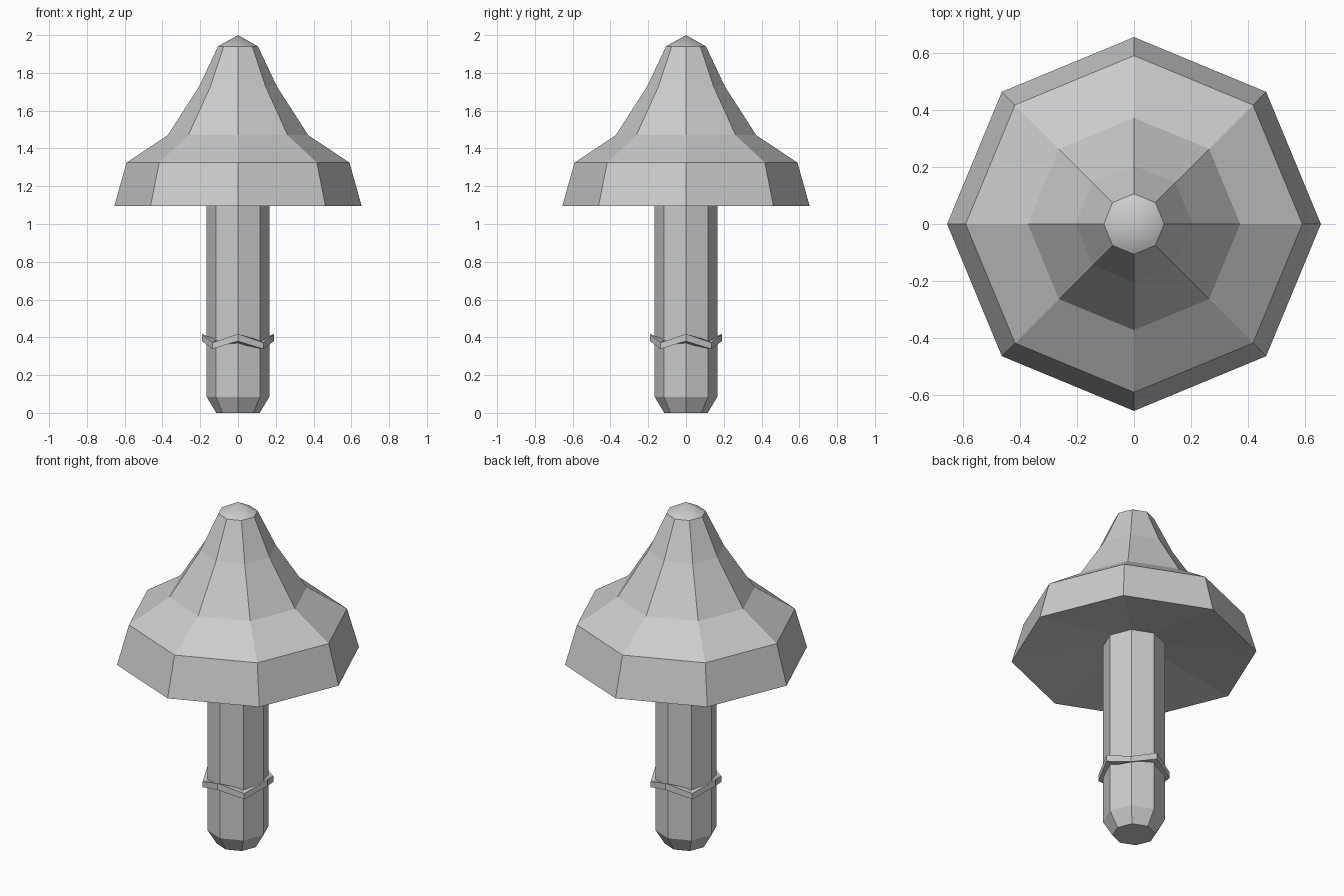
import bpy, bmesh
from math import cos, sin, pi

if "Cube" in bpy.data.objects:
    bpy.data.objects.remove(bpy.data.objects["Cube"])

SIDES = 8


def lathe(name, profile, closed=False, smooth_tip=False):
    """Revolve (radius, z) points in 8 steps; a z pair alternates between corners."""
    bm = bmesh.new()
    rings = []
    for r, z in profile:
        zs = z if isinstance(z, tuple) else (z, z)
        if r == 0:
            rings.append([bm.verts.new((0, 0, zs[0]))] * SIDES)
        else:
            rings.append([bm.verts.new((r * cos(2 * pi * i / SIDES),
                                        r * sin(2 * pi * i / SIDES), zs[i % 2]))
                          for i in range(SIDES)])
    pairs = list(zip(rings, rings[1:]))
    if closed:
        pairs.append((rings[-1], rings[0]))
    for a, b in pairs:
        for i in range(SIDES):
            j = (i + 1) % SIDES
            corners = list(dict.fromkeys([a[i], a[j], b[j], b[i]]))
            face = bm.faces.new(corners)
            if smooth_tip and b[0] is rings[-1][0]:
                face.smooth = True
    bmesh.ops.recalc_face_normals(bm, faces=bm.faces)
    if smooth_tip:
        for e in bm.edges:
            e.smooth = all(f.smooth for f in e.link_faces)
    mesh = bpy.data.meshes.new(name)
    bm.to_mesh(mesh)
    bm.free()
    obj = bpy.data.objects.new(name, mesh)
    bpy.context.collection.objects.link(obj)
    return obj


# Stem with a chamfered foot
lathe("stem", [(0, 0), (0.115, 0), (0.166, 0.085), (0.166, 1.175), (0, 1.175)])

# Cap: hollowed underside, flared brim, bell and smooth tip
lathe("cap", [(0, 1.19), (0.655, 1.095), (0.59, 1.325), (0.372, 1.47),
              (0.205, 1.73), (0.106, 1.94), (0, 2.0)], smooth_tip=True)

# Wavy collar around the stem
lathe("stem_ring", [(0.155, (0.365, 0.355)), (0.191, (0.38, 0.338)),
                    (0.191, (0.418, 0.372)), (0.155, (0.40, 0.385))], closed=True)
